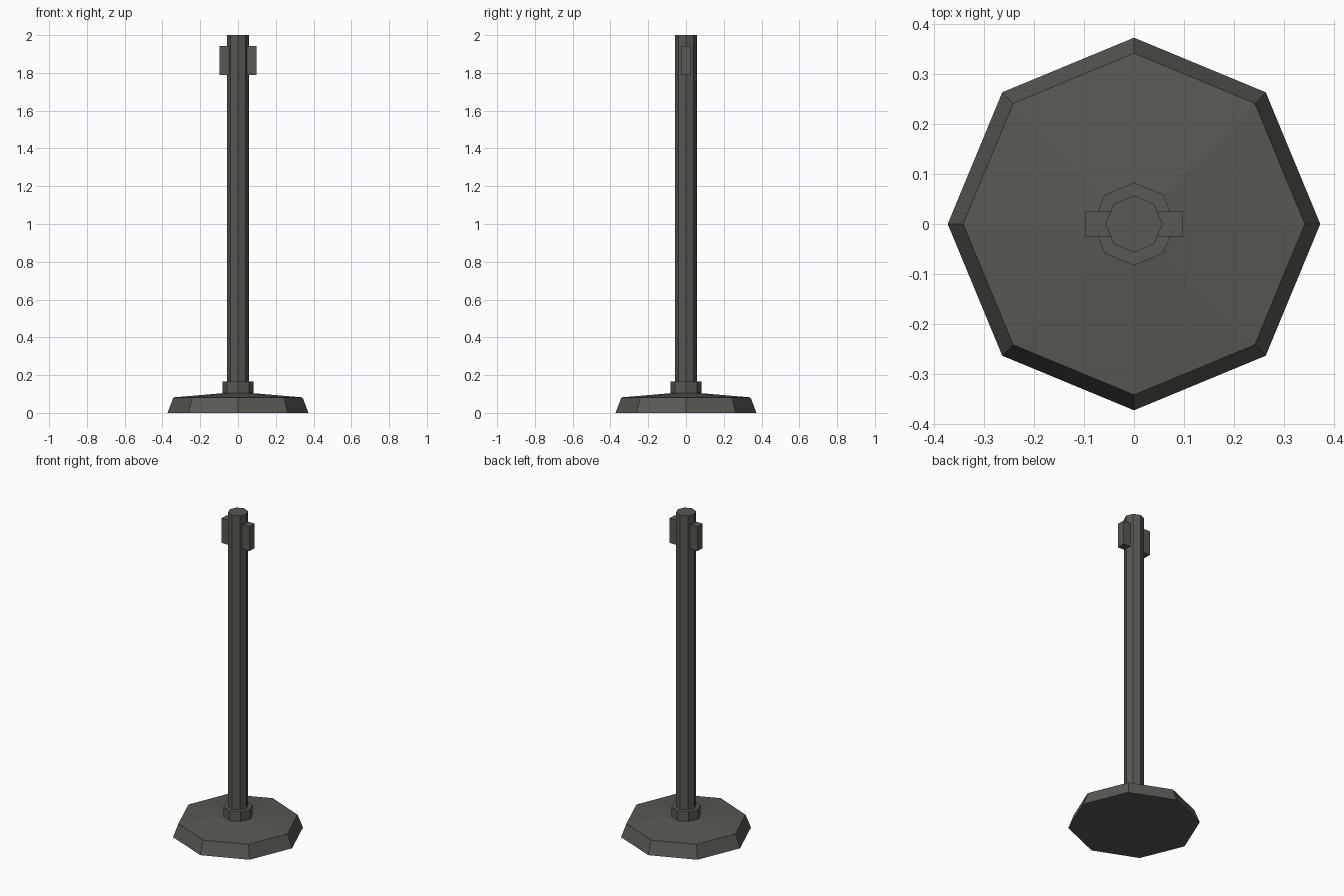
import bpy, bmesh
from math import cos, sin, pi

if "Cube" in bpy.data.objects:
    bpy.data.objects.remove(bpy.data.objects["Cube"])

SIDES = 8
metal = bpy.data.materials.new("dark_metal")
metal.diffuse_color = (0.10, 0.10, 0.085, 1)
metal.use_nodes = True
metal.node_tree.nodes["Principled BSDF"].inputs["Base Color"].default_value = metal.diffuse_color


def finish(bm, name):
    bmesh.ops.recalc_face_normals(bm, faces=bm.faces)
    mesh = bpy.data.meshes.new(name)
    bm.to_mesh(mesh)
    bm.free()
    mesh.materials.append(metal)
    obj = bpy.data.objects.new(name, mesh)
    bpy.context.collection.objects.link(obj)
    return obj


def lathe(name, profile):
    """Closed octagonal solid from (radius, z) pairs, bottom to top."""
    bm = bmesh.new()
    rings = [[bm.verts.new((r * cos(2 * pi * i / SIDES), r * sin(2 * pi * i / SIDES), z))
              for i in range(SIDES)] for r, z in profile]
    for low, high in zip(rings, rings[1:]):
        for i in range(SIDES):
            j = (i + 1) % SIDES
            bm.faces.new((low[i], low[j], high[j], high[i]))
    bm.faces.new(rings[0][::-1])
    bm.faces.new(rings[-1])
    return finish(bm, name)


# Weighted foot with sloping top, collar and pole
lathe("base", [(0.373, 0), (0.342, 0.082), (0.083, 0.104)])
lathe("collar", [(0.083, 0.10), (0.083, 0.165)])
lathe("pole", [(0.057, 0.10), (0.057, 2.0)])

# Belt clips on both sides of the pole, mirrored across x
bm = bmesh.new()
bmesh.ops.create_cube(bm, size=1)
bmesh.ops.scale(bm, vec=(0.057, 0.05, 0.153), verts=bm.verts)
bmesh.ops.translate(bm, vec=(0.0685, 0, 1.866), verts=bm.verts)
clips = finish(bm, "belt_clips")
clips.modifiers.new("mirror", 'MIRROR').use_axis[0] = True
